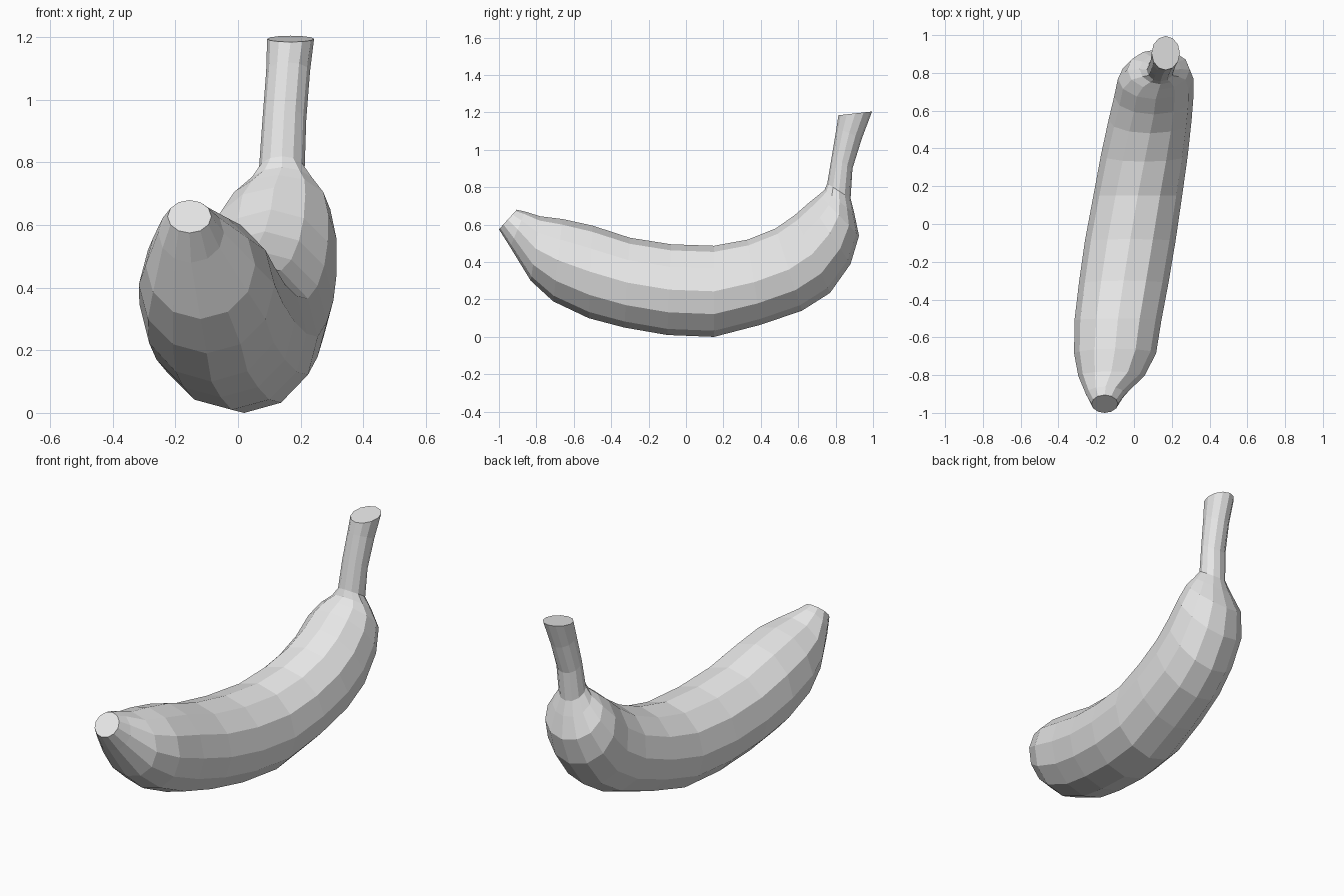
import bpy, bmesh, math
from mathutils import Vector

old = bpy.data.objects.get("Cube")
if old:
    bpy.data.objects.remove(old, do_unlink=True)

SIDES = 12

# One plain grey for the whole fruit
grey = bpy.data.materials.new("plain grey")
grey.use_nodes = True
colour = (0.8, 0.8, 0.8, 1.0)
grey.diffuse_color = colour
grey.node_tree.nodes["Principled BSDF"].inputs["Base Color"].default_value = colour

# Sections from blossom tip to stem end:
# inner edge y, z, outer edge y, z, centre x, half width
tip = [
    (-.905, .68, -1.0, .575, -.155, .07),
    (-.86, .67, -.94, .48, -.15, .105),
]
body = [
    (-.78, .645, -.83, .30, -.12, .175),
    (-.66, .63, -.71, .19, -.10, .217),
    (-.50, .595, -.52, .10, -.085, .23),
    (-.30, .53, -.33, .05, -.055, .237),
    (-.08, .495, -.10, .01, -.02, .24),
    (.15, .487, .15, 0, .02, .235),
    (.33, .52, .40, .065, .055, .23),
    (.48, .58, .62, .14, .085, .22),
    (.58, .65, .77, .235, .105, .21),
    (.66, .72, .88, .39, .115, .20),
    (.71, .76, .925, .54, .13, .165),
]
stem = [
    (.74, .785, .90, .66, .14, .11),
    (.755, .82, .88, .74, .14, .073),
    (.78, .97, .89, .90, .148, .07),
    (.805, 1.12, .94, 1.06, .16, .07),
    (.815, 1.185, .995, 1.205, .168, .075),
]


def add_ring(bm, section):
    """Elliptical section spanning the inner and outer edges."""
    iy, iz, oy, oz, cx, half = section
    inner, outer = Vector((cx, iy, iz)), Vector((cx, oy, oz))
    mid, arm = (inner + outer) / 2, (inner - outer) / 2
    ring = []
    for i in range(SIDES):
        a = math.tau * i / SIDES
        ring.append(bm.verts.new(mid + arm * math.cos(a) + Vector((half * math.sin(a), 0, 0))))
    return ring


# Loft the skin through all sections and close both ends
bm = bmesh.new()
rings = [add_ring(bm, s) for s in tip + body + stem]
for a, b in zip(rings, rings[1:]):
    for i in range(SIDES):
        j = (i + 1) % SIDES
        bm.faces.new((a[i], a[j], b[j], b[i]))
bm.faces.new(rings[0])
bm.faces.new(rings[-1])
bmesh.ops.recalc_face_normals(bm, faces=bm.faces)

mesh = bpy.data.meshes.new("banana")
bm.to_mesh(mesh)
bm.free()
mesh.materials.append(grey)
banana = bpy.data.objects.new("banana", mesh)
bpy.context.collection.objects.link(banana)
